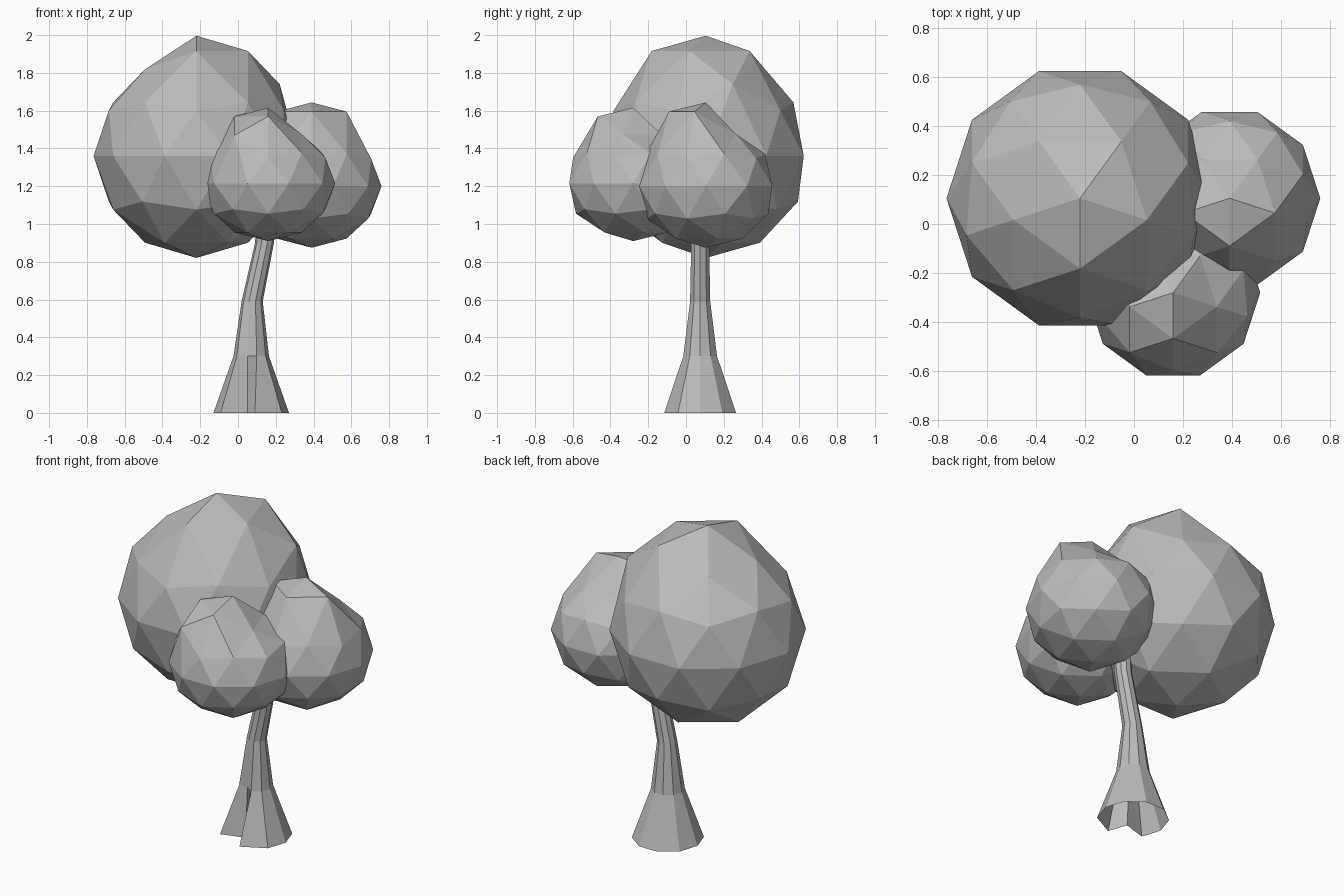
import bpy, bmesh, math
from mathutils import Matrix, Vector

cube = bpy.data.objects.get("Cube")
if cube:
    bpy.data.objects.remove(cube, do_unlink=True)

grey = bpy.data.materials.new("plain_grey")
grey.use_nodes = True
grey.diffuse_color = (0.5, 0.5, 0.5, 1)
grey.node_tree.nodes["Principled BSDF"].inputs["Base Color"].default_value = (0.5, 0.5, 0.5, 1)


def finish(name, bm):
    mesh = bpy.data.meshes.new(name)
    bm.to_mesh(mesh)
    bm.free()
    mesh.materials.append(grey)
    obj = bpy.data.objects.new(name, mesh)
    bpy.context.collection.objects.link(obj)
    return obj


def foliage(name, centre, radius, squash, lift, crown, shoulder):
    """Faceted ball; the apex, listed crown directions and shoulder directions are pulled up."""
    bm = bmesh.new()
    bmesh.ops.create_icosphere(bm, subdivisions=2, radius=1,
                               matrix=Matrix.Rotation(math.radians(-90), 4, 'Z'))
    for v in bm.verts:
        angle = round(math.degrees(math.atan2(v.co.y, v.co.x))) % 360
        h = v.co.z
        raised = (h > 0.95 or (0.8 < h < 0.9 and angle in crown)
                  or (0.5 < h < 0.6 and angle in shoulder))
        v.co = Vector(centre) + Vector((v.co.x, v.co.y, h * squash)) * radius
        if raised:
            v.co.z += lift
    return finish(name, bm)


# Three clumps of leaves
foliage("large_foliage", (-0.22, 0.105, 1.36), 0.545, 0.99, 0.097, (270, 342, 54), (18,))
foliage("side_foliage", (0.39, 0.105, 1.2), 0.37, 0.88, 0.118, (198, 270, 342), ())
foliage("front_foliage", (0.16, -0.28, 1.215), 0.355, 0.86, 0.095, (198, 270), (234,))

# Hollow leaning trunk: flared foot with one fold on the front
SIDES = 10
rings = [(0.07, 0, 0.2), (0.07, 0.3, 0.094), (0.075, 0.59, 0.056),
         (0.14, 0.9, 0.05), (0.15, 1.05, 0.05)]
bm = bmesh.new()
loops = []
for cx, z, r in rings:
    loops.append([bm.verts.new((cx + r * math.cos(math.tau * i / SIDES),
                                0.075 + r * math.sin(math.tau * i / SIDES), z))
                  for i in range(SIDES)])
loops[0][7].co = (0.05, 0.0, 0)
loops[0][8].co.x = 0.09
loops[1][7].co = (0.05, 0.02, 0.3)
for low, high in zip(loops, loops[1:]):
    for i in range(SIDES):
        j = (i + 1) % SIDES
        bm.faces.new((low[i], low[j], high[j], high[i]))
bm.faces.new(loops[-1])
finish("trunk", bm)
